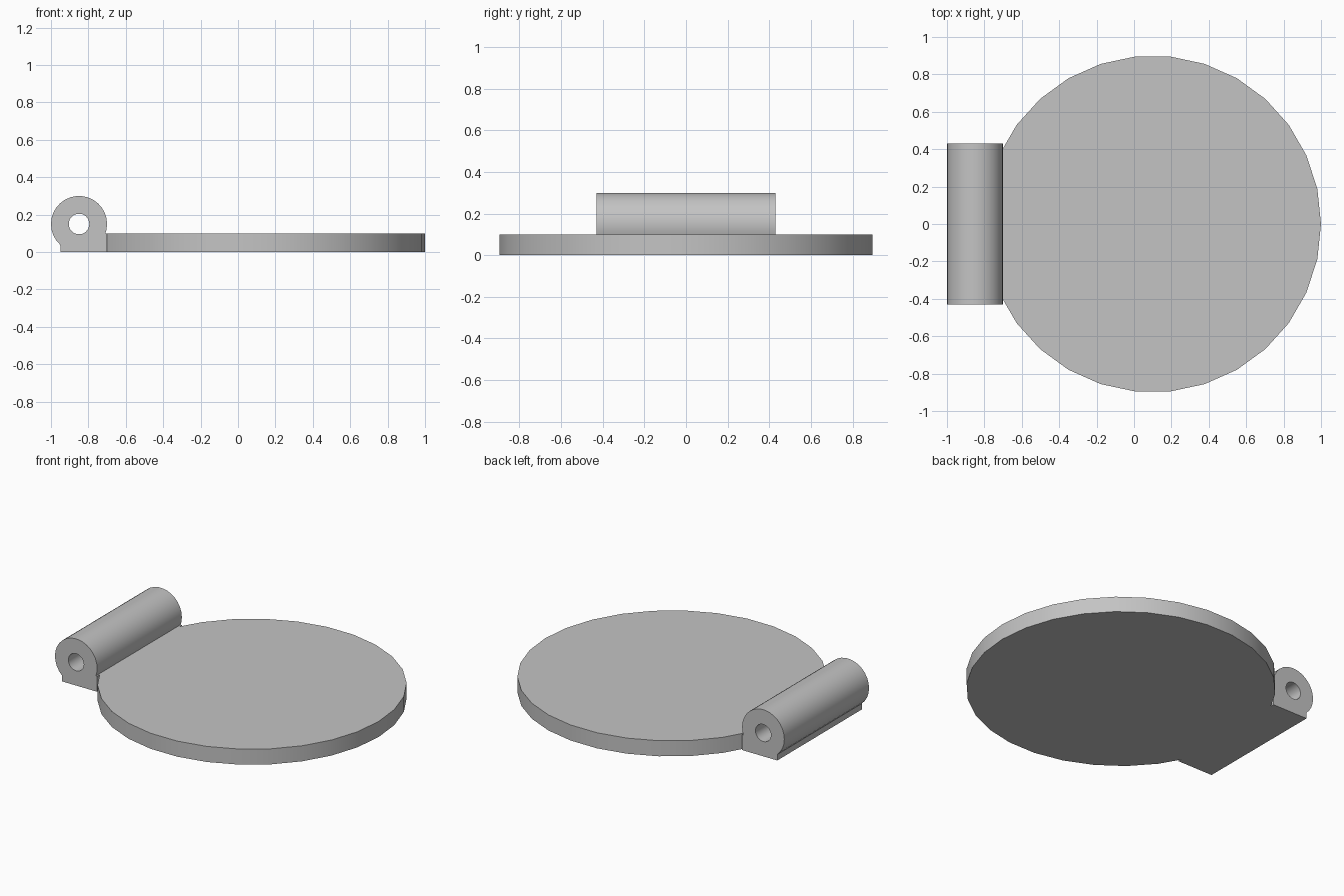
import bpy, bmesh
from math import sin, cos, radians
from mathutils import Matrix

cube = bpy.data.objects.get("Cube")
if cube:
    bpy.data.objects.remove(cube, do_unlink=True)

# Single grey material
grey = bpy.data.materials.new("plain grey")
grey.use_nodes = True
colour = (0.55, 0.55, 0.55, 1)
grey.diffuse_color = colour
grey.node_tree.nodes["Principled BSDF"].inputs["Base Color"].default_value = colour


def add_part(name, mesh):
    mesh.materials.clear()
    mesh.materials.append(grey)
    obj = bpy.data.objects.new(name, mesh)
    bpy.context.collection.objects.link(obj)
    bpy.ops.object.select_all(action="DESELECT")
    obj.select_set(True)
    bpy.context.view_layer.objects.active = obj
    bpy.ops.object.shade_smooth_by_angle(angle=radians(25))
    return obj


def arc(cx, cz, r, start, end, step):
    return [(cx + r * cos(radians(a)), cz + r * sin(radians(a)))
            for a in range(start, end, step)]


def extruded_profile(loops, half_depth):
    """Fill closed loops (inner ones become holes) and extrude along y."""
    curve = bpy.data.curves.new("profile", "CURVE")
    curve.dimensions = "2D"
    curve.fill_mode = "BOTH"
    curve.extrude = half_depth
    for loop in loops:
        spline = curve.splines.new("POLY")
        spline.points.add(len(loop) - 1)
        for point, (x, z) in zip(spline.points, loop):
            point.co = (x, z, 0, 1)
        spline.use_cyclic_u = True
    helper = bpy.data.objects.new("profile", curve)
    mesh = bpy.data.meshes.new_from_object(helper)
    bpy.data.objects.remove(helper)
    bpy.data.curves.remove(curve)
    mesh.transform(Matrix.Rotation(radians(90), 4, "X"))
    # Weld the caps to the walls
    bm = bmesh.new()
    bm.from_mesh(mesh)
    bmesh.ops.remove_doubles(bm, verts=bm.verts, dist=1e-4)
    bmesh.ops.recalc_face_normals(bm, faces=bm.faces)
    bm.to_mesh(mesh)
    bm.free()
    return mesh


# Round plate, trimmed flat where it meets the hinge
EDGE, THICK = -0.70, 0.10
bm = bmesh.new()
rim = [bm.verts.new((x, y, 0)) for x, y in arc(0.1, 0, 0.9, 0, 360, 12)]
base = bm.faces.new(rim)
walls = bmesh.ops.extrude_face_region(bm, geom=[base])
top = [v for v in walls["geom"] if isinstance(v, bmesh.types.BMVert)]
bmesh.ops.translate(bm, verts=top, vec=(0, 0, THICK))
bmesh.ops.bisect_plane(bm, geom=bm.verts[:] + bm.edges[:] + bm.faces[:],
                       plane_co=(EDGE, 0, 0), plane_no=(-1, 0, 0), clear_outer=True)
bmesh.ops.holes_fill(bm, edges=[e for e in bm.edges if e.is_boundary])
bmesh.ops.recalc_face_normals(bm, faces=bm.faces)
plate_mesh = bpy.data.meshes.new("round_plate")
bm.to_mesh(plate_mesh)
bm.free()
add_part("round_plate", plate_mesh)

# Hinge barrel on its square foot, with a pin hole right through
outline = [(-0.95, 0), (EDGE, 0), (EDGE, THICK), (-0.709, THICK)]
outline += arc(-0.85, 0.15, 0.15, -12, 229, 12)
pin_hole = arc(-0.85, 0.15, 0.055, 0, 360, 12)
add_part("hinge_barrel", extruded_profile([outline, pin_hole], 0.43))
